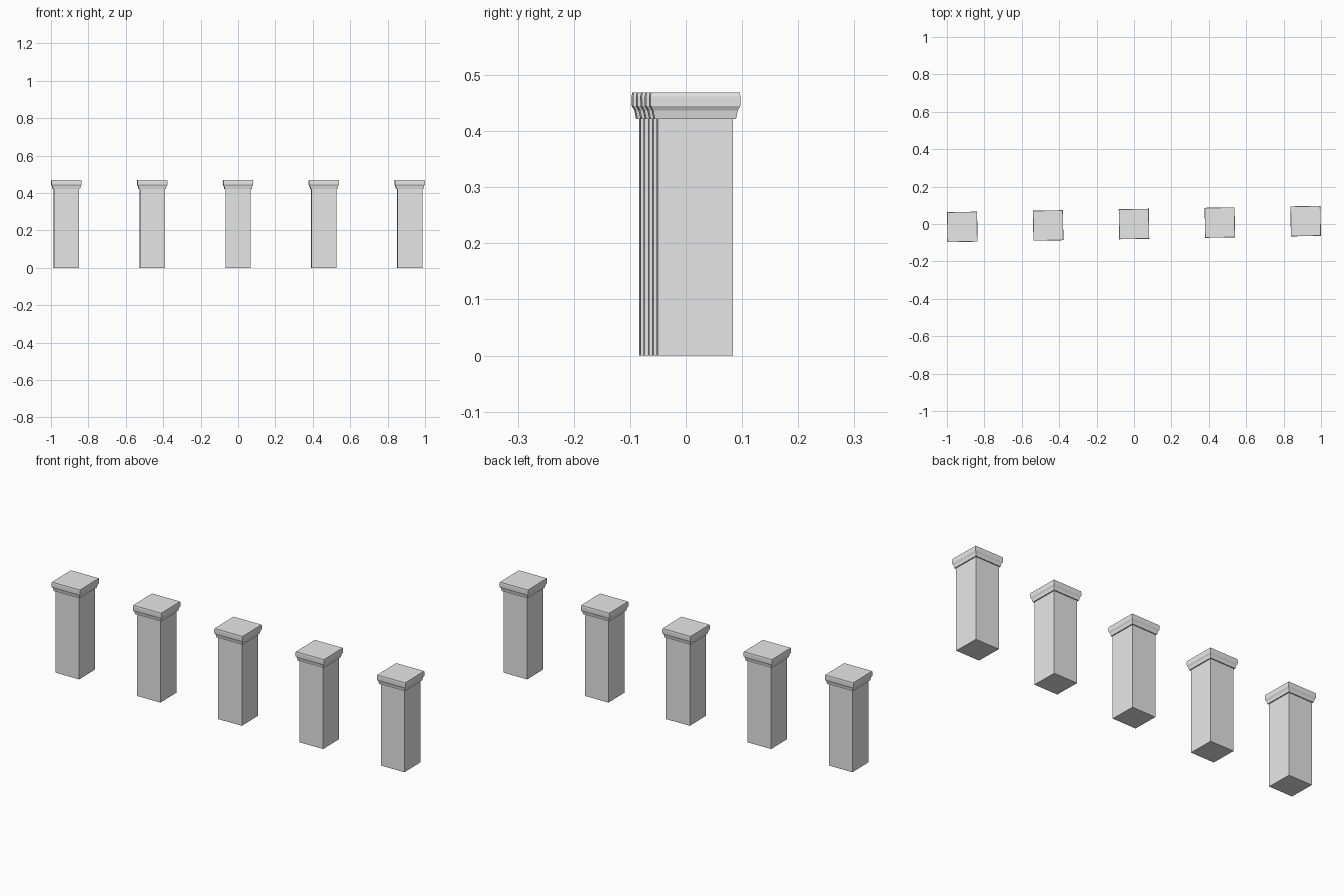
import bpy
import bmesh
from math import radians, cos, sin
from mathutils import Matrix

cube = bpy.data.objects.get("Cube")
if cube:
    bpy.data.objects.remove(cube, do_unlink=True)

stone = bpy.data.materials.new("light_grey_stone")
stone.use_nodes = True
colour = (0.8, 0.8, 0.8, 1.0)
stone.diffuse_color = colour
stone.node_tree.nodes["Principled BSDF"].inputs["Base Color"].default_value = colour


def square_loft(name, profile):
    """Closed square solid from (half width, height) steps."""
    bm = bmesh.new()
    rings = [[bm.verts.new((sx * h, sy * h, z))
              for sx, sy in ((-1, -1), (1, -1), (1, 1), (-1, 1))]
             for h, z in profile]
    for low, high in zip(rings, rings[1:]):
        for i in range(4):
            j = (i + 1) % 4
            bm.faces.new((low[i], low[j], high[j], high[i]))
    bm.faces.new(rings[0][::-1])
    bm.faces.new(rings[-1])
    mesh = bpy.data.meshes.new(name)
    bm.to_mesh(mesh)
    bm.free()
    mesh.materials.append(stone)
    return mesh


# Plain shaft and moulded cap, shared by every pillar
shaft = square_loft("pillar_shaft", [(0.067, 0), (0.067, 0.422)])
cap = square_loft("pillar_cap", [
    (0.0725, 0.422), (0.0755, 0.437), (0.080, 0.445),
    (0.0803, 0.462), (0.079, 0.469)])

# Row of five pillars, turned slightly about the vertical
turn = radians(0.97)
spacing = 0.459
for n in range(5):
    d = (n - 2) * spacing
    place = Matrix.Translation((d * cos(turn), d * sin(turn), 0)) @ Matrix.Rotation(turn, 4, "Z")
    for part in (shaft, cap):
        obj = bpy.data.objects.new(f"{part.name}_{n + 1}", part)
        obj.matrix_world = place
        bpy.context.collection.objects.link(obj)
